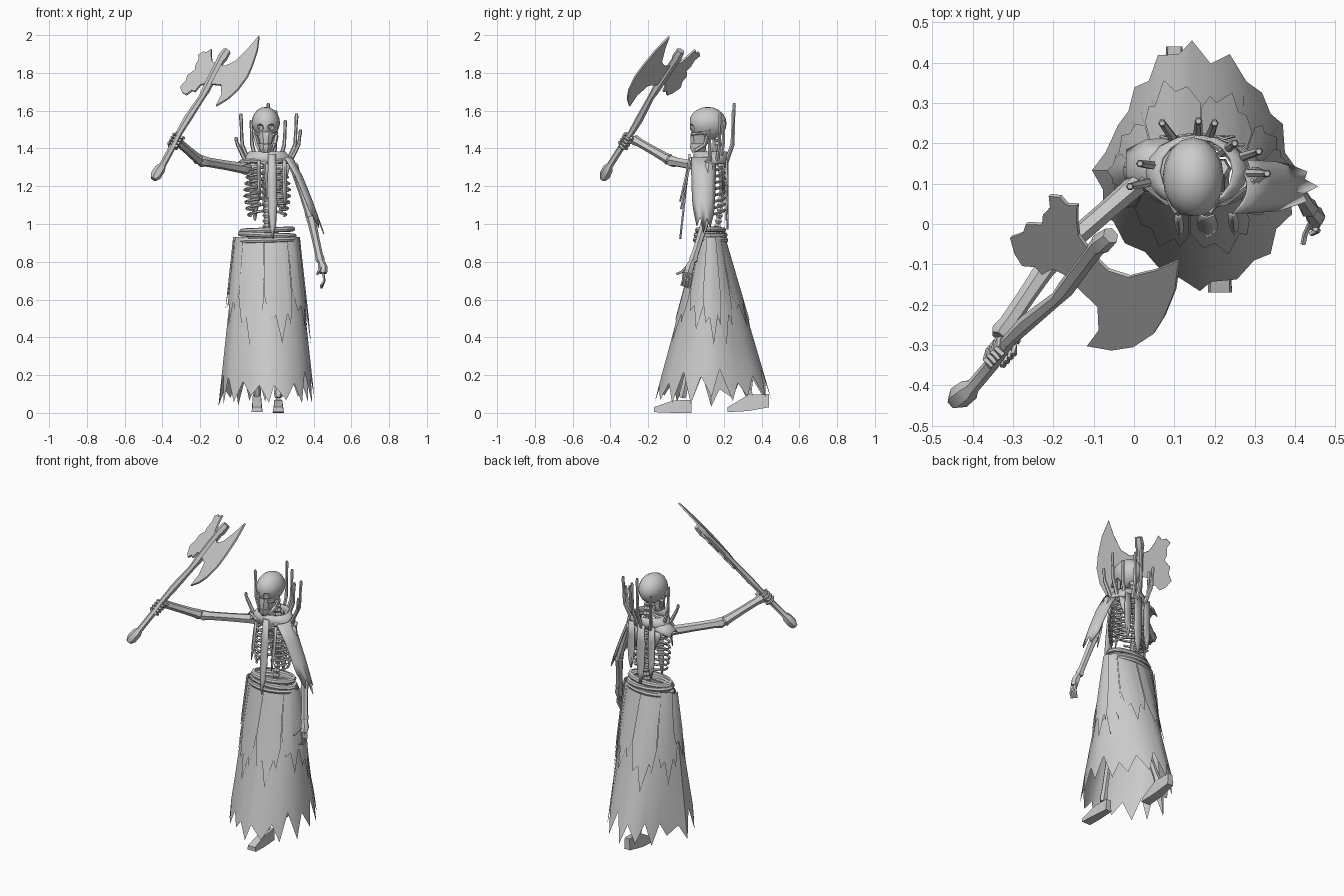
import bpy, bmesh, math, random
from mathutils import Vector as V

random.seed(4)
cube = bpy.data.objects.get("Cube")
if cube:
    bpy.data.objects.remove(cube)

grey = bpy.data.materials.new("bone_grey")
grey.use_nodes = True
grey.diffuse_color = (0.6, 0.6, 0.6, 1)
grey.node_tree.nodes["Principled BSDF"].inputs["Base Color"].default_value = (0.6, 0.6, 0.6, 1)
made = []


def finish(name, bm):
    bmesh.ops.recalc_face_normals(bm, faces=bm.faces)
    me = bpy.data.meshes.new(name)
    bm.to_mesh(me)
    bm.free()
    me.materials.append(grey)
    ob = bpy.data.objects.new(name, me)
    bpy.context.collection.objects.link(ob)
    made.append(ob)
    return ob


def loft(name, rows, closed=False, caps=False, thick=0):
    """Skin rows of points into one surface."""
    bm = bmesh.new()
    vs = [[bm.verts.new(p) for p in row] for row in rows]
    n = len(rows[0])
    for a, b in zip(vs, vs[1:]):
        for i in range(n if closed else n - 1):
            j = (i + 1) % n
            bm.faces.new((a[i], a[j], b[j], b[i]))
    if caps:
        bm.faces.new(vs[0])
        bm.faces.new(vs[-1])
    ob = finish(name, bm)
    if thick:
        ob.modifiers.new("thickness", "SOLIDIFY").thickness = thick
    return ob


def tube(name, pts, radii, sides=6, flat=1):
    pts = [V(p) for p in pts]
    if not isinstance(radii, (list, tuple)):
        radii = [radii] * len(pts)
    rows = []
    for i, p in enumerate(pts):
        d = (pts[min(i + 1, len(pts) - 1)] - pts[max(i - 1, 0)]).normalized()
        side = d.cross(V((0, 1, 0.13))).normalized()
        up = d.cross(side)
        rows.append([p + radii[i] * (side * math.cos(k * math.tau / sides)
                     + up * flat * math.sin(k * math.tau / sides)) for k in range(sides)])
    return loft(name, rows, True, True)


def bone(name, a, b, r):
    """Long faceted bone with slightly wider ends."""
    a, b = V(a), V(b)
    ts = (0, 0.05, 0.16, 0.5, 0.84, 0.95, 1)
    ws = (0.8, 1.12, 0.95, 0.85, 0.85, 1.05, 0.8)
    return tube(name, [a.lerp(b, t) for t in ts], [r * w for w in ws])


def ellipse(cx, cy, rx, ry, z, n):
    return [(cx + rx * math.cos(k * math.tau / n), cy + ry * math.sin(k * math.tau / n), z) for k in range(n)]


def strip(name, a, b, w):
    """Torn hanging cloth ending in a point."""
    a, b = V(a), V(b)
    rows = []
    for t, k in ((0, 0.8), (0.3, 1), (0.6, 1), (0.82, 0.7), (1, 0.12)):
        c, h = a.lerp(b, t), V((w * k / 2, 0, 0))
        rows.append([c - h, c + V((0, -0.006, 0)), c + h])
    return loft(name, rows, thick=0.005)


# Skull: cranium with cut sockets, cheeks and jaw
bm = bmesh.new()
bmesh.ops.create_uvsphere(bm, u_segments=16, v_segments=10, radius=1)
for v in bm.verts:
    c = v.co
    taper = 1 - 0.18 * max(0, -c.z)
    v.co = V((0.147 + 0.076 * c.x * taper, 0.115 + 0.1 * max(c.y, -0.95), 1.532 + 0.088 * c.z))
skull = finish("skull", bm)
bm = bmesh.new()
for x, z, r in ((0.118, 1.512, 0.022), (0.176, 1.512, 0.022), (0.147, 1.478, 0.011)):
    s = bmesh.ops.create_icosphere(bm, subdivisions=1, radius=r)
    bmesh.ops.translate(bm, verts=s["verts"], vec=(x, 0.03, z))
cutter = finish("socket_cutter", bm)
made.remove(cutter)
cutter.hide_render = True
cutter.hide_set(True)
cut = skull.modifiers.new("sockets", "BOOLEAN")
cut.operation, cut.object = "DIFFERENCE", cutter
loft("upper_jaw", [ellipse(0.147, 0.07, rx, ry, z, 10) for rx, ry, z in
     ((0.058, 0.046, 1.487), (0.045, 0.05, 1.46), (0.034, 0.048, 1.423))], True, True)
loft("lower_jaw", [ellipse(0.147, 0.064, rx, ry, z, 10) for rx, ry, z in
     ((0.036, 0.044, 1.42), (0.036, 0.044, 1.40), (0.024, 0.032, 1.378))], True, True)
for s in (-1, 1):
    x = 0.147 + s * 0.058
    tube("cheekbone", [(x, 0.11, 1.485), (x, 0.06, 1.48), (0.147 + s * 0.04, 0.03, 1.474)], 0.009, 5)
    tube("jaw_hinge", [(x, 0.115, 1.47), (x - s * 0.012, 0.1, 1.42), (0.147 + s * 0.03, 0.05, 1.39)], 0.011, 5)

# Spine, sternum, collarbones and ribs
spine = [(0.152, 0.15 + 0.04 * math.sin((z - 0.9) * 5), z) for z in [0.9 + 0.0145 * i for i in range(39)]]
tube("spine", spine, [(0.022, 0.013)[i % 2] for i in range(39)])
tube("sternum", [(0.155, 0.05, 1.32), (0.155, 0.04, 1.24), (0.155, 0.045, 1.14)], [0.018, 0.014, 0.008], 6, 0.5)
for s in (-1, 1):
    tube("collarbone", [(0.155, 0.05, 1.32), (0.155 + s * 0.07, 0.055, 1.335), (0.155 + s * 0.14, 0.11, 1.33)], 0.011)
    loft("shoulder_blade", [[(0.155 + s * x, y, z) for x, y in ((0.04, 0.205), (0.07 + w, 0.2))]
         for z, w in ((1.31, 0.05), (1.26, 0.04), (1.18, 0))], thick=0.008)
    for i in range(8):
        z, rx = 1.305 - 0.033 * i, 0.078 + 0.042 * math.sin(0.5 + i * 0.3)
        reach = 1 if i < 5 else 0.9 - 0.12 * (i - 5)
        pts = []
        for k in range(9):
            a = math.pi * reach * k / 8
            pts.append((0.155 + s * rx * math.sin(a), 0.125 + 0.078 * math.cos(a), z - 0.035 * math.sin(a / 2)))
        tube("rib", pts, 0.0075, 5)

# Wrapped belt, each band tilted its own way
for i, (z, g) in enumerate(((0.915, 0.006), (0.942, 0.002), (0.968, -0.006))):
    tilt = (0.03, -0.04, 0.04)[i]
    loft("belt_wrap", [[(x, y, h + tilt * (x - 0.155)) for x, y, h in
         ellipse(0.155, 0.13, 0.146 + g + o, 0.082 + g + o, z + up, 14)]
         for o, up in ((-0.016, -0.014), (0.003, -0.011), (0.008, 0), (0.003, 0.011), (-0.016, 0.014))], True)

# Skirt: narrow oval waist flaring to an uneven hem
hem_line = [(0.41, 0.13), (0.37, 0.25), (0.265, 0.42), (0.165, 0.46), (0.08, 0.455), (0, 0.335), (-0.05, 0.23),
            (-0.107, 0.125), (-0.065, -0.01), (0.02, -0.09), (0.12, -0.165), (0.2, -0.17), (0.3, -0.12), (0.385, -0.02)]
bearings = [math.atan2((y - 0.146) / 0.31, (x - 0.152) / 0.263) % math.tau for x, y in hem_line]
flare = sorted(zip(bearings, hem_line))
flare = [(flare[-1][0] - math.tau, flare[-1][1])] + flare + [(flare[0][0] + math.tau, flare[0][1])]


def skirt_point(a, z, grow=0):
    t, a = (0.93 - z) / 0.88, a % math.tau
    for (a0, p0), (a1, p1) in zip(flare, flare[1:]):
        if a0 <= a <= a1:
            low = V(p0).lerp(V(p1), (a - a0) / (a1 - a0))
    out = V((math.cos(a), math.sin(a)))
    top = V((0.152 + 0.16 * out.x, 0.134 + 0.066 * out.y))
    p = top.lerp(low, t) + out * grow
    return (p.x, p.y, z)


angles = [(k + random.uniform(-0.28, 0.28)) * math.tau / 32 for k in range(32)]
hem = [random.uniform(0.12, 0.25) if k % 2 else random.uniform(0.03, 0.09) for k in range(32)]
loft("under_skirt", [[skirt_point(a, z) for a in angles] for z in (0.93, 0.35)]
     + [[skirt_point(a, h) for a, h in zip(angles, hem)]], True)


def skirt_panel(a0, half, tip, grow):
    """Torn overlay hanging against the skirt."""
    cols = []
    for u, drop in ((-1, 0.55), (-0.6, 0.8), (-0.25, 0.74), (0.1, 1), (0.55, 0.72), (0.75, 0.82), (1, 0.6)):
        cols.append([skirt_point(a0 + half * u, 0.93 + (tip - 0.93) * drop * f, grow) for f in (0, 0.5, 1)])
    loft("over_skirt_panel", cols)


for k, tip in enumerate((0.37, 0.44, 0.36, 0.45, 0.36, 0.38, 0.46, 0.36)):
    skirt_panel(-math.pi / 2 + 0.32 + k * math.tau / 8, 0.385, tip, 0.008)
skirt_panel(0, 0.3, 0.36, 0.016)
skirt_panel(math.pi, 0.3, 0.54, 0.018)

# Striding legs and feet
for side, x, ankle in (("left", 0.213, -0.02), ("right", 0.1, 0.34)):
    knee = (x, 0.07 if side == "left" else 0.17, 0.5)
    bone(side + "_thigh", (x, 0.14, 0.92), knee, 0.026)
    bone(side + "_shin", knee, (x, ankle, 0.08), 0.022)
    toe, heel = (-0.17, 0.03) if side == "left" else (0.22, 0.44)
    lift = 0 if side == "left" else 0.03
    loft(side + "_foot", [[(x - w, y, z0), (x + w, y, z0), (x + w * 0.8, y, z1), (x - w * 0.8, y, z1)]
         for y, w, z0, z1 in ((toe, 0.03, 0.004, 0.03), ((toe + heel) / 2, 0.027, lift / 3, 0.065 + lift),
                              (heel, 0.02, lift, 0.07 + lift))], True, True)

# Lowered left arm and hand
bone("left_upper_arm", (0.29, 0.12, 1.32), (0.385, 0.11, 1.03), 0.023)
bone("left_forearm", (0.385, 0.11, 1.04), (0.437, 0.035, 0.8), 0.024)
tube("left_palm", [(0.437, 0.035, 0.81), (0.45, 0.02, 0.77), (0.45, 0.01, 0.74)], [0.016, 0.025, 0.022])
for k in range(4):
    y = 0.03 - 0.014 * k
    tube("left_finger", [(0.45, y, 0.745), (0.457, y - 0.004, 0.70), (0.44, y - 0.012, 0.66 + 0.005 * k)], 0.007, 5)
tube("left_thumb", [(0.437, 0.0, 0.77), (0.425, -0.025, 0.745), (0.42, -0.05, 0.735)], 0.007, 5)

# Raised right arm
bone("right_upper_arm", (0.06, 0.145, 1.29), (-0.205, -0.085, 1.335), 0.03)
bone("right_forearm", (-0.2, -0.08, 1.335), (-0.335, -0.28, 1.45), 0.027)

# Axe, laid out along the shaft (s) and across it (t)
butt, along, across = V((-0.44, -0.435, 1.25)), V((0.442, 0.465, 0.767)), V((0.748, -0.664, -0.03))
normal = along.cross(across).normalized()


def axe(s, t=0, n=0):
    return butt + along * s + across * t + normal * n


tube("axe_shaft", [axe(s, 0.008 * math.sin(s * 14)) for s in (-0.015, 0.01, 0.06, 0.08, 0.2, 0.3, 0.4, 0.55, 0.6, 0.8, 0.82, 0.87)],
     [0.018, 0.03, 0.028, 0.018, 0.018, 0.017, 0.021, 0.017, 0.022, 0.022, 0.027, 0.022])


def plate(name, outline):
    bm = bmesh.new()
    rings = [[bm.verts.new(axe(s, t, n)) for s, t in outline] for n in (-0.005, 0.005)]
    for r in rings:
        bm.faces.new(r)
    for i in range(len(outline)):
        j = (i + 1) % len(outline)
        bm.faces.new((rings[0][i], rings[0][j], rings[1][j], rings[1][i]))
    finish(name, bm)


plate("axe_blade", [(0.64, 0), (0.635, 0.095), (0.57, 0.137), (0.494, 0.143), (0.545, 0.195), (0.61, 0.228), (0.7, 0.242),
                    (0.775, 0.232), (0.88, 0.206), (0.976, 0.162), (0.89, 0.138), (0.8, 0.1), (0.765, 0.05), (0.77, 0)])
plate("axe_back_blade", [(0.65, 0), (0.63, -0.05), (0.585, -0.06), (0.59, -0.085), (0.56, -0.11), (0.575, -0.145),
                         (0.61, -0.18), (0.655, -0.165), (0.69, -0.175), (0.73, -0.145), (0.76, -0.16), (0.8, -0.16),
                         (0.83, -0.182), (0.855, -0.16), (0.85, -0.135), (0.875, -0.115), (0.83, -0.09), (0.79, -0.06), (0.77, 0)])

# Fist closed round the shaft
for k in range(4):
    s = 0.215 + 0.02 * k
    tube("right_finger", [axe(s, 0.026 * math.cos(a), 0.026 * math.sin(a)) for a in (0, 1, 2, 3, 4, 5)], 0.009, 5)
tube("right_thumb", [axe(0.23, -0.025), axe(0.27, -0.028, 0.022), axe(0.295, 0.015, 0.03)], 0.009, 5)

# Collar with its crown of spikes
loft("collar", [ellipse(0.155, 0.13, rx, ry, z, 16) for rx, ry, z in
     ((0.135, 0.09, 1.32), (0.122, 0.092, 1.35), (0.095, 0.088, 1.385))], True, thick=0.008)
tips = ((-0.01, 0.093, 1.46), (0.015, 0.15, 1.585), (0.07, 0.25, 1.55), (0.16, 0.255, 1.64),
        (0.2, 0.25, 1.6), (0.25, 0.2, 1.55), (0.31, 0.18, 1.585), (0.33, 0.125, 1.5))
for tip in tips:
    tip, core = V(tip), V((0.155, 0.13, 1.34))
    base = core + (tip - core) * 0.66
    base.z = 1.32
    bend = V((base.x * 0.15 + tip.x * 0.85, base.y * 0.15 + tip.y * 0.85, 1.42))
    end = tip - V((0, 0, 0.015))
    tube("collar_spike", [base, bend, bend.lerp(end, 0.6), end, tip], [0.012, 0.01, 0.008, 0.01, 0.007], 6)

# Cape over the left arm and cloth on the right shoulder
tails = (0.2, 0.06, 0.14, 0, 0.13, 0.05, 0.17)
rows = []
for t in (0, 0.25, 0.55, 1):
    row = []
    for k, tail in enumerate(tails):
        u, drop = k / 3 - 1, t - (tail * 1.6 if t == 1 else 0)
        row.append((0.25 + 0.172 * drop ** 0.8 + 0.035 * (1 - u * u), 0.093 + (0.068 - 0.012 * t) * u, 1.355 - 0.405 * drop))
    rows.append(row)
loft("left_shoulder_cape", rows, thick=0.006)
loft("right_shoulder_cloth", [[(x, 0.145 + w * u, z - 0.03 * u * u) for u in (-1, -0.5, 0, 0.5, 1)]
     for x, w, z in ((0.09, 0.07, 1.36), (0.03, 0.065, 1.345), (-0.02, 0.04, 1.32))], thick=0.006)

# Hanging cloth strips, front then back
for x, y, top, low, w in ((0.18, 0.02, 1.37, 0.92, 0.05), (0.11, 0.02, 1.34, 1.12, 0.022), (0.245, 0.025, 1.34, 1.08, 0.025),
                          (0.155, 0.225, 1.34, 0.97, 0.055), (0.085, 0.22, 1.34, 1.02, 0.045), (0.225, 0.22, 1.34, 1.05, 0.045)):
    strip("cloth_strip", (x, y, top), (x + 0.005, y - (0.05 if y < 0.1 else 0), low), w)

# Smooth shading with sharp edges kept
bpy.ops.object.select_all(action="DESELECT")
for ob in made:
    ob.select_set(True)
bpy.context.view_layer.objects.active = made[0]
bpy.ops.object.shade_smooth_by_angle(angle=math.radians(32))
